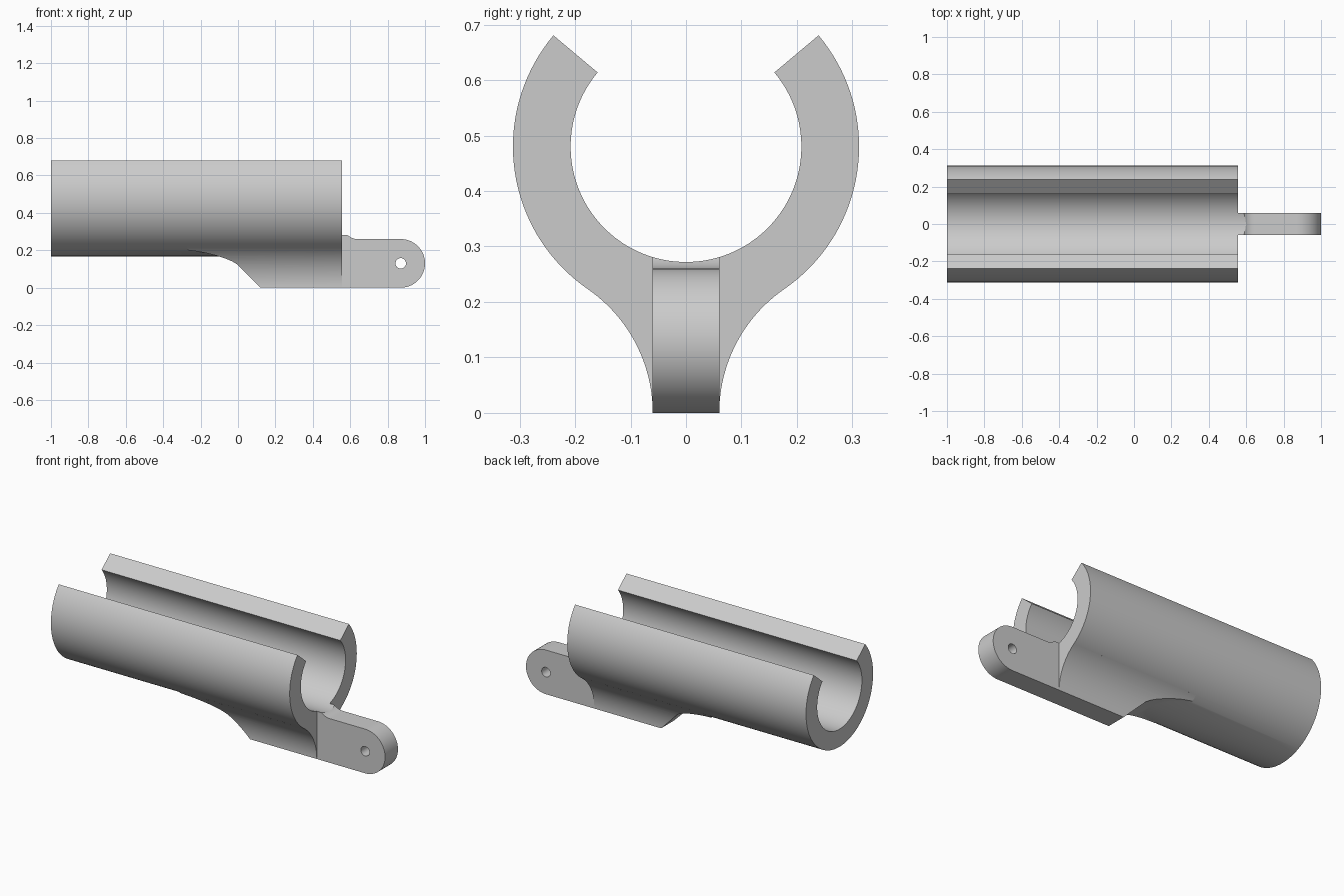
import bpy, bmesh
from math import sin, cos, radians, hypot, atan2, pi
from mathutils import Vector

cube = bpy.data.objects.get("Cube")
if cube:
    bpy.data.objects.remove(cube, do_unlink=True)

AXIS_Z, OUTER, INNER = 0.48, 0.312, 0.208
BACK, END = -1.0, 0.555
HALF = 0.06          # half thickness of lug and foot
LUG_R, LUG_X = 0.13, 0.87

grey = bpy.data.materials.new("light grey")
grey.use_nodes = True
grey.diffuse_color = (0.6, 0.6, 0.6, 1)
grey.node_tree.nodes["Principled BSDF"].inputs["Base Color"].default_value = (0.6, 0.6, 0.6, 1)


def arc(cx, cy, r, start, stop, steps):
    """Points along an arc, angles in degrees."""
    angles = [radians(start + (stop - start) * i / steps) for i in range(steps + 1)]
    return [(cx + r * cos(a), cy + r * sin(a)) for a in angles]


def prism(name, outline, axis, lo, hi):
    """Extrude a YZ outline along x, or an XZ outline along y."""
    bm = bmesh.new()
    place = (lambda u, v: (lo, u, v)) if axis == "x" else (lambda u, v: (u, lo, v))
    face = bm.faces.new([bm.verts.new(place(u, v)) for u, v in outline])
    new = bmesh.ops.extrude_face_region(bm, geom=[face])["geom"]
    shift = Vector((hi - lo, 0, 0) if axis == "x" else (0, hi - lo, 0))
    bmesh.ops.translate(bm, vec=shift, verts=[g for g in new if isinstance(g, bmesh.types.BMVert)])
    bmesh.ops.recalc_face_normals(bm, faces=bm.faces)
    mesh = bpy.data.meshes.new(name)
    bm.to_mesh(mesh)
    bm.free()
    mesh.materials.append(grey)
    obj = bpy.data.objects.new(name, mesh)
    bpy.context.collection.objects.link(obj)
    return obj


def combine(target, tool, operation):
    """Apply a boolean and discard the tool."""
    bpy.context.view_layer.objects.active = target
    mod = target.modifiers.new("combine", "BOOLEAN")
    mod.operation, mod.object, mod.solver = operation, tool, "EXACT"
    bpy.ops.object.modifier_apply(modifier=mod.name)
    bpy.data.objects.remove(tool, do_unlink=True)


# Open tube with a slot along the top
c_shape = (arc(0, AXIS_Z, OUTER, 40, -220, 96) + arc(0, AXIS_Z, INNER, -220, 40, 96))
tube = prism("clamp_body", c_shape, "x", BACK, END)

# Flared foot: concave sides tangent to the tube
flare_r = (AXIS_Z**2 + HALF**2 - OUTER**2) / (2 * (OUTER - HALF))
centre = HALF + flare_r
meet = 180 - math_angle if (math_angle := atan2(AXIS_Z, centre) * 180 / pi) else 180
right = arc(centre, 0, flare_r, 180, meet, 24)
top = arc(0, AXIS_Z, (OUTER + INNER) / 2, -math_angle, math_angle - 180, 32)
left = [(-y, z) for y, z in reversed(right)]
foot = prism("foot", right + top + left, "x", -0.4, END)

# Side shape of the foot: chamfer running into a soft sweep
sweep = [(0.12, 0), (-0.005, 0.125), (-0.03, 0.14), (-0.065, 0.155),
         (-0.11, 0.17), (-0.16, 0.183), (-0.21, 0.193), (-0.27, 0.201)]
side = prism("foot_side", sweep + [(-0.27, 0.4), (0.7, 0.4), (0.7, 0)], "y", -0.5, 0.5)
combine(foot, side, "INTERSECT")

# Lug with rounded end and a fillet rising to the tube
fillet = arc(END + 0.085, 0.26 + 0.08, 0.08, 270, 222, 8)
fillet = [(max(x, END), z) for x, z in fillet if x > END + 0.002] + [(END, 0.283)]
lug = prism("lug", [(END, 0)] + arc(LUG_X, LUG_R, LUG_R, -90, 90, 40) + fillet, "y", -HALF, HALF)
combine(lug, prism("pin_hole", arc(LUG_X, LUG_R, 0.028, 0, 348.75, 31), "y", -0.2, 0.2), "DIFFERENCE")
bore = arc(0, AXIS_Z, INNER, 40, -220, 96)
combine(lug, prism("bore", bore, "x", 0.3, 1.2), "DIFFERENCE")

# Join into one solid
combine(tube, foot, "UNION")
combine(tube, lug, "UNION")

bpy.ops.object.select_all(action="DESELECT")
tube.select_set(True)
bpy.context.view_layer.objects.active = tube
bpy.ops.object.shade_smooth_by_angle(angle=radians(25))
